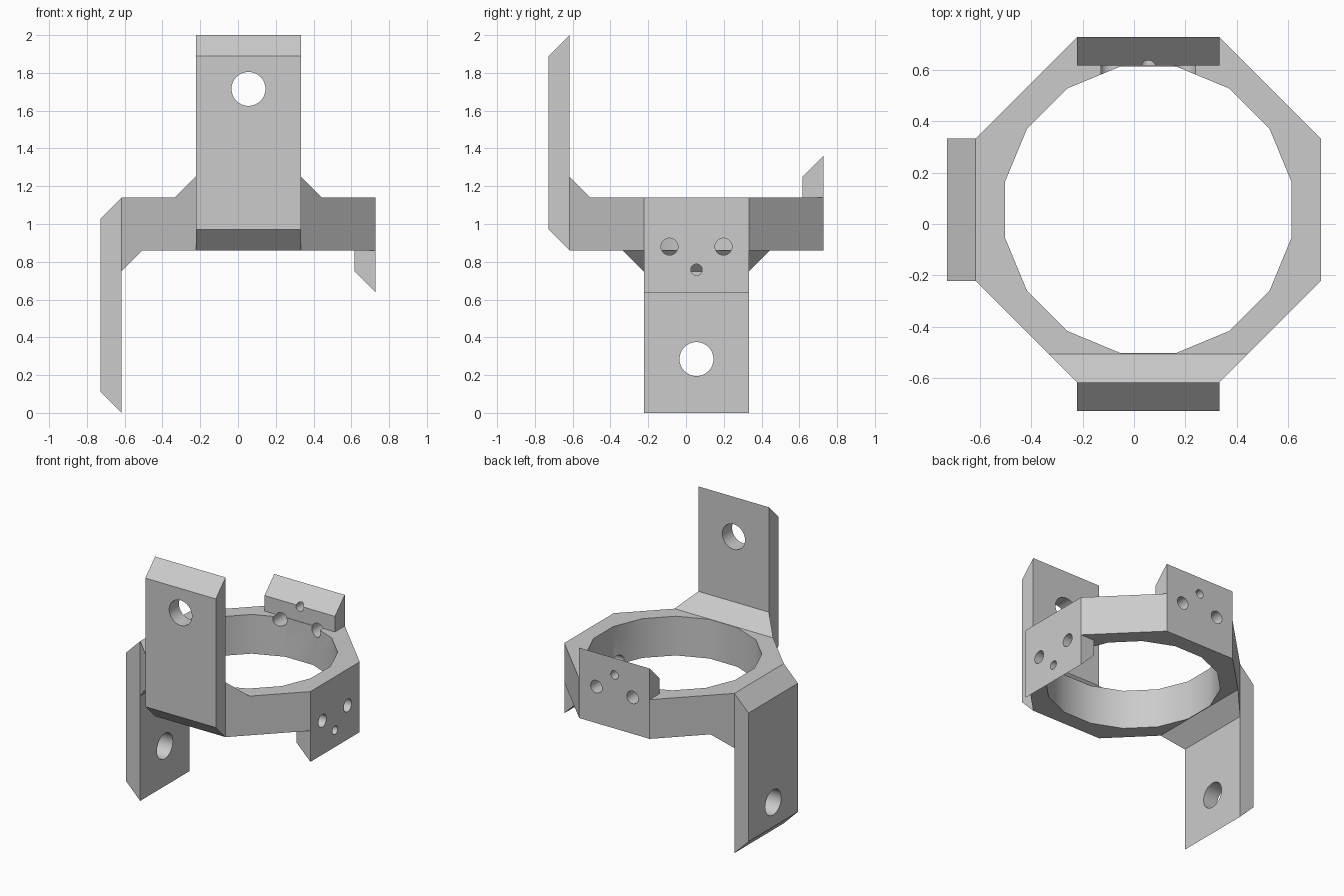
import bpy, bmesh, math

cube = bpy.data.objects.get("Cube")
if cube:
    bpy.data.objects.remove(cube, do_unlink=True)

A = 0.672               # ring centre to flat side
S = A * math.tan(math.pi / 8)   # half the length of a flat side
T = 0.111               # plate thickness
H = 0.14                # half the ring height
C = T / 2               # offset of the ring centre

grey = bpy.data.materials.new("plain grey")
grey.use_nodes = True
colour = (0.6, 0.6, 0.6, 1)
grey.diffuse_color = colour
grey.node_tree.nodes["Principled BSDF"].inputs["Base Color"].default_value = colour


def solid(name, points):
    """Convex solid around the points."""
    bm = bmesh.new()
    for p in points:
        bm.verts.new(p)
    bmesh.ops.convex_hull(bm, input=bm.verts)
    bmesh.ops.dissolve_limit(bm, angle_limit=0.01, verts=bm.verts, edges=bm.edges)
    bmesh.ops.recalc_face_normals(bm, faces=bm.faces)
    mesh = bpy.data.meshes.new(name)
    bm.to_mesh(mesh)
    bm.free()
    mesh.materials.append(grey)
    ob = bpy.data.objects.new(name, mesh)
    bpy.context.collection.objects.link(ob)
    return ob


def combine(target, other, operation):
    mod = target.modifiers.new(operation, 'BOOLEAN')
    mod.operation = operation
    mod.solver = 'EXACT'
    mod.object = other
    bpy.context.view_layer.objects.active = target
    bpy.ops.object.modifier_apply(modifier=mod.name)
    bpy.data.objects.remove(other, do_unlink=True)


def across(profile):
    """Extrude a (y, z) profile over the width of a flat side."""
    return [(x, y, z) for x in (-S, S) for y, z in profile]


def bore(x, y, z, r, half=0.2):
    """Points of a round cutter along y."""
    ring = [i * math.tau / 32 for i in range(32)]
    return [(x + r * math.cos(a), y + d, z + r * math.sin(a))
            for a in ring for d in (-half, half)]


def turned(points):
    """Half turn about the horizontal diagonal: front to right, up to down."""
    return [(y, x, -z) for x, y, z in points]


# Octagonal ring
octagon = [(sx * a, sy * b) for a, b in ((A, S), (S, A)) for sx in (-1, 1) for sy in (-1, 1)]
body = solid("bracket_ring", [(x, y, z) for x, y in octagon for z in (-H, H)])

# Long arm, its gusset, and the short tab on the opposite side
arm = across([(-A, -H), (-A - T, T - H), (-A - T, 1 - T), (-A, 1)])
gusset = [(s * w, y, z) for s in (-1, 1)
          for w, y, z in ((S, -A, H), (S, -A, H + T), (S + T, T - A, H))]
tab = across([(A - T, H), (A, H), (A, H + 2 * T), (A - T, H + T)])
for part in (arm, gusset, tab):
    for points in (part, turned(part)):
        combine(body, solid("part", points), 'UNION')

# Sixteen-sided opening
opening = [(0.568 * math.cos(a), 0.568 * math.sin(a), z) for z in (-H - 0.01, H + 0.01)
           for a in [(i + 0.5) * math.tau / 16 for i in range(16)]]
combine(body, solid("opening_cutter", opening), 'DIFFERENCE')

# Bolt holes in the arms and tabs
for hole in (bore(0, -A - T / 2, 0.715, 0.09), bore(-0.143, A, 0.12, 0.045),
             bore(0.143, A, 0.12, 0.045), bore(0, A, 0.242, 0.03)):
    for points in (hole, turned(hole)):
        combine(body, solid("hole_cutter", points), 'DIFFERENCE')

body.location = (C, C, 1)
bpy.ops.object.select_all(action='DESELECT')
body.select_set(True)
bpy.context.view_layer.objects.active = body
bpy.ops.object.shade_smooth_by_angle(angle=math.radians(30))
